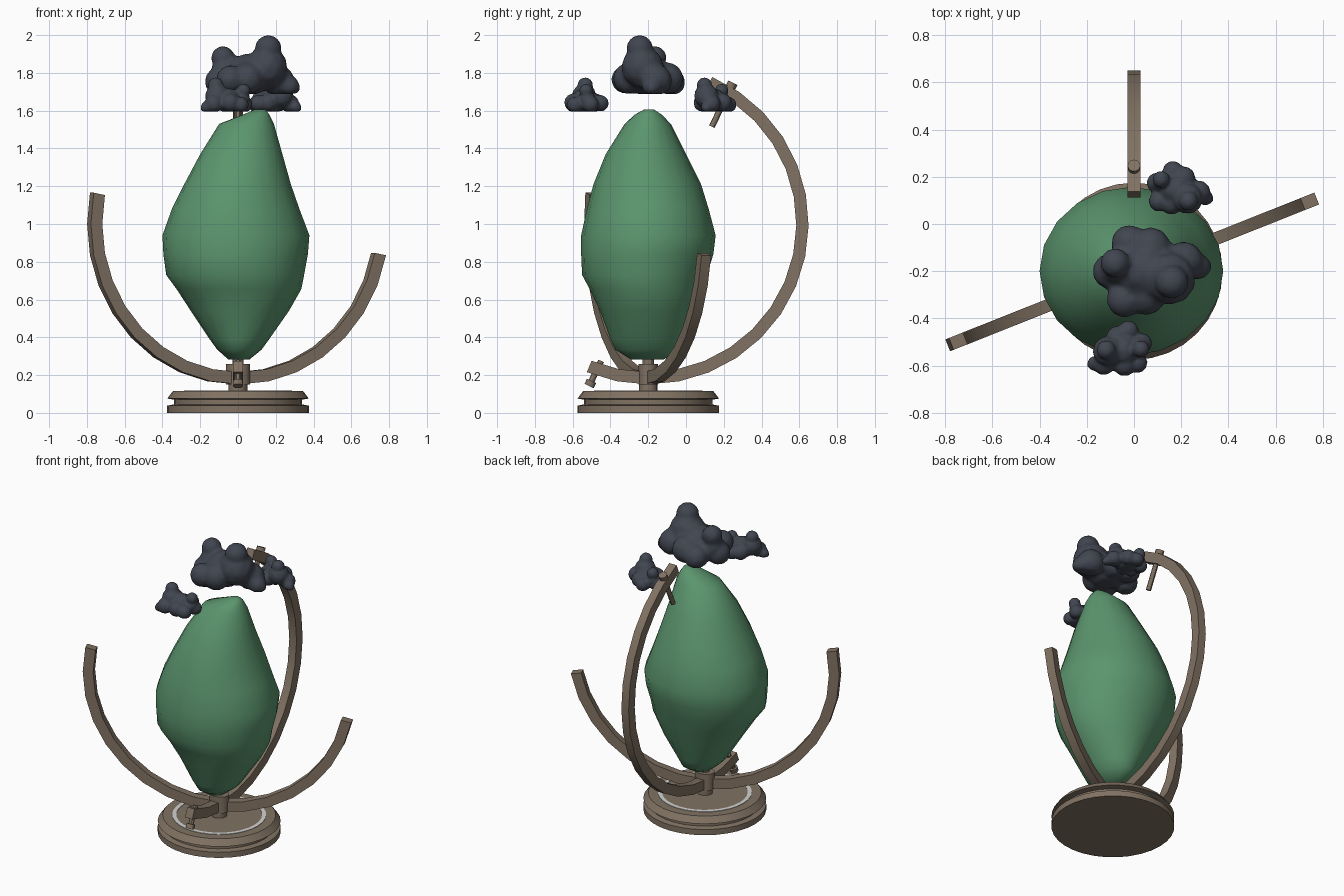
import bpy, bmesh, math
from mathutils import Vector, Matrix

if "Cube" in bpy.data.objects:
    bpy.data.objects.remove(bpy.data.objects["Cube"])

CY = -0.2  # y of the vertical axis of the stand


def mat(name, rgb):
    m = bpy.data.materials.new(name)
    m.diffuse_color = (*rgb, 1)
    m.use_nodes = True
    m.node_tree.nodes["Principled BSDF"].inputs["Base Color"].default_value = m.diffuse_color
    return m


BROWN = mat("brown metal", (0.22, 0.17, 0.125))
GREEN = mat("green stone", (0.105, 0.30, 0.155))
CLOUD = mat("dark cloud", (0.052, 0.06, 0.08))
WHITE = mat("pale inlay", (0.65, 0.65, 0.64))


def finish(name, bm, material, angle=30):
    bmesh.ops.recalc_face_normals(bm, faces=bm.faces[:])
    me = bpy.data.meshes.new(name)
    bm.to_mesh(me)
    bm.free()
    ob = bpy.data.objects.new(name, me)
    bpy.context.collection.objects.link(ob)
    me.materials.append(material)
    bpy.ops.object.select_all(action='DESELECT')
    ob.select_set(True)
    bpy.context.view_layer.objects.active = ob
    bpy.ops.object.shade_smooth_by_angle(angle=math.radians(angle))
    return ob


def loft(name, rings, material, angle=30, closed=False):
    """Skin a list of equal-length point rings, capping (or joining) the ends."""
    bm = bmesh.new()
    vs = [[bm.verts.new(p) for p in r] for r in rings]
    n = len(vs[0])
    pairs = list(zip(vs, vs[1:])) + ([(vs[-1], vs[0])] if closed else [])
    for a, b in pairs:
        for i in range(n):
            j = (i + 1) % n
            bm.faces.new((a[i], a[j], b[j], b[i]))
    if not closed:
        bm.faces.new(vs[0])
        bm.faces.new(vs[-1])
    return finish(name, bm, material, angle)


def lathe(name, profile, material, n=32, closed=False, sy=1.0, M=None):
    """Revolve (radius, z) pairs about z, placed on the stand axis or by M."""
    M = M or Matrix.Translation((0, CY, 0))
    rings = [[M @ Vector((r * math.cos(2 * math.pi * i / n),
                          r * sy * math.sin(2 * math.pi * i / n), z))
              for i in range(n)] for r, z in profile]
    return loft(name, rings, material, 30, closed)


# Base disc with groove, inlaid ring
lathe("base", [(.375, 0), (.375, .038), (.34, .045), (.34, .07), (.375, .076), (.345, .115)], BROWN)
lathe("base_inlay", [(.262, .113), (.287, .113), (.287, .118), (.262, .118)], WHITE, closed=True)

# Hub
lathe("hub_collar", [(.049, .11), (.049, .155)], BROWN, 16)
lathe("hub", [(.064, .15), (.064, .26)], BROWN, 16, sy=.8)
lathe("hub_post", [(.03, .255), (.03, .30)], BROWN, 12)


# Curved arms: rectangular section swept around a circle, angle 0 pointing down
def arm(name, azimuth, a0, a1, steps):
    d = Vector((math.cos(azimuth), math.sin(azimuth), 0))
    side = Vector((-d.y, d.x, 0)) * .027
    c = Vector((0, CY, 1))
    rings = []
    for k in range(steps + 1):
        a = math.radians(a0 + (a1 - a0) * k / steps)
        u = d * math.sin(a) - Vector((0, 0, math.cos(a)))
        rings.append([c + u * .784 - side, c + u * .849 - side,
                      c + u * .849 + side, c + u * .784 + side])
    loft(name, rings, BROWN)


arm("meridian_arm", math.pi / 2, -22.5, 156.5, 16)
arm("cradle_arm", math.radians(21.7), -101.25, 78.75, 16)


# Pivot screws along the tilted axis
def screw(name, tip, head):
    tip, head = Vector(tip), Vector(head)
    d = head - tip
    M = Matrix.Translation(tip) @ d.to_track_quat('Z', 'Y').to_matrix().to_4x4()
    L = d.length
    lathe(name, [(.016, 0), (.016, L - .03), (.027, L - .03), (.027, L)], BROWN, 12, M=M)


screw("top_screw", (0, .137, 1.515), (0, .248, 1.748))
screw("bottom_screw", (0, -.449, .275), (0, -.513, .142))

# Green stone: lopsided rings (z, left, right, front, back)
LEVELS = [(.282, -.05, .06, -.29, -.12), (.335, -.11, .125, -.375, -.03),
          (.39, -.15, .165, -.40, -.01), (.54, -.25, .27, -.455, .05),
          (.655, -.325, .335, -.51, .085), (.73, -.38, .35, -.55, .11),
          (.84, -.395, .37, -.555, .145), (.94, -.40, .378, -.555, .157),
          (1.08, -.35, .325, -.525, .12), (1.21, -.285, .28, -.49, .08),
          (1.37, -.20, .235, -.425, 0), (1.53, -.10, .19, -.325, -.08),
          (1.58, .03, .165, -.27, -.13), (1.607, .09, .145, -.22, -.17)]
rings = []
for z, l, r, f, b in LEVELS:
    rings.append([((l + r) / 2 + (r - l) / 2 * math.cos(t), (f + b) / 2 + (b - f) / 2 * math.sin(t), z)
                  for t in (2 * math.pi * i / 20 for i in range(20))])
loft("stone", rings, GREEN, 60)

# Clouds: merged lumps (x, y, z, radius) relative to the cloud's bottom centre
LUMPS = [(.09, -.045, .25, .07), (.08, -.03, .15, .11), (-.15, .035, .20, .062),
         (-.14, .02, .12, .075), (.20, .02, .05, .055), (.14, .04, .08, .085),
         (-.17, 0, .075, .075), (-.11, -.12, .085, .075), (-.02, -.10, .09, .085),
         (-.09, .12, .07, .075), (0, .10, .09, .085), (-.02, 0, .10, .12)]


def cloud(name, loc, scale, turn):
    bm = bmesh.new()
    for x, y, z, r in LUMPS:
        bmesh.ops.create_icosphere(bm, subdivisions=2, radius=r * 1.04,
                                   matrix=Matrix.Translation((x, y, z)))
    # pointed end of the cloud
    bmesh.ops.create_icosphere(bm, subdivisions=2, radius=.035,
                               matrix=Matrix.Translation((.227, .02, .04)))
    for v in bm.verts:
        v.co.z = max(v.co.z, .008)
    bm.transform(Matrix.Translation(loc) @ Matrix.Rotation(math.radians(turn), 4, 'Z')
                 @ Matrix.Scale(scale, 4))
    ob = finish(name, bm, CLOUD, 50)
    m = ob.modifiers.new("merge", 'REMESH')
    m.mode = 'VOXEL'
    m.voxel_size = .014 * scale
    m.use_smooth_shade = True
    s = ob.modifiers.new("soften", 'SMOOTH')
    s.factor, s.iterations = .5, 3
    bpy.ops.object.convert(target='MESH')


cloud("main_cloud", (.07, -.2, 1.68), 1, 0)
cloud("front_cloud", (-.06, -.54, 1.59), .58, 200)
cloud("back_cloud", (.19, .14, 1.59), .58, -20)
